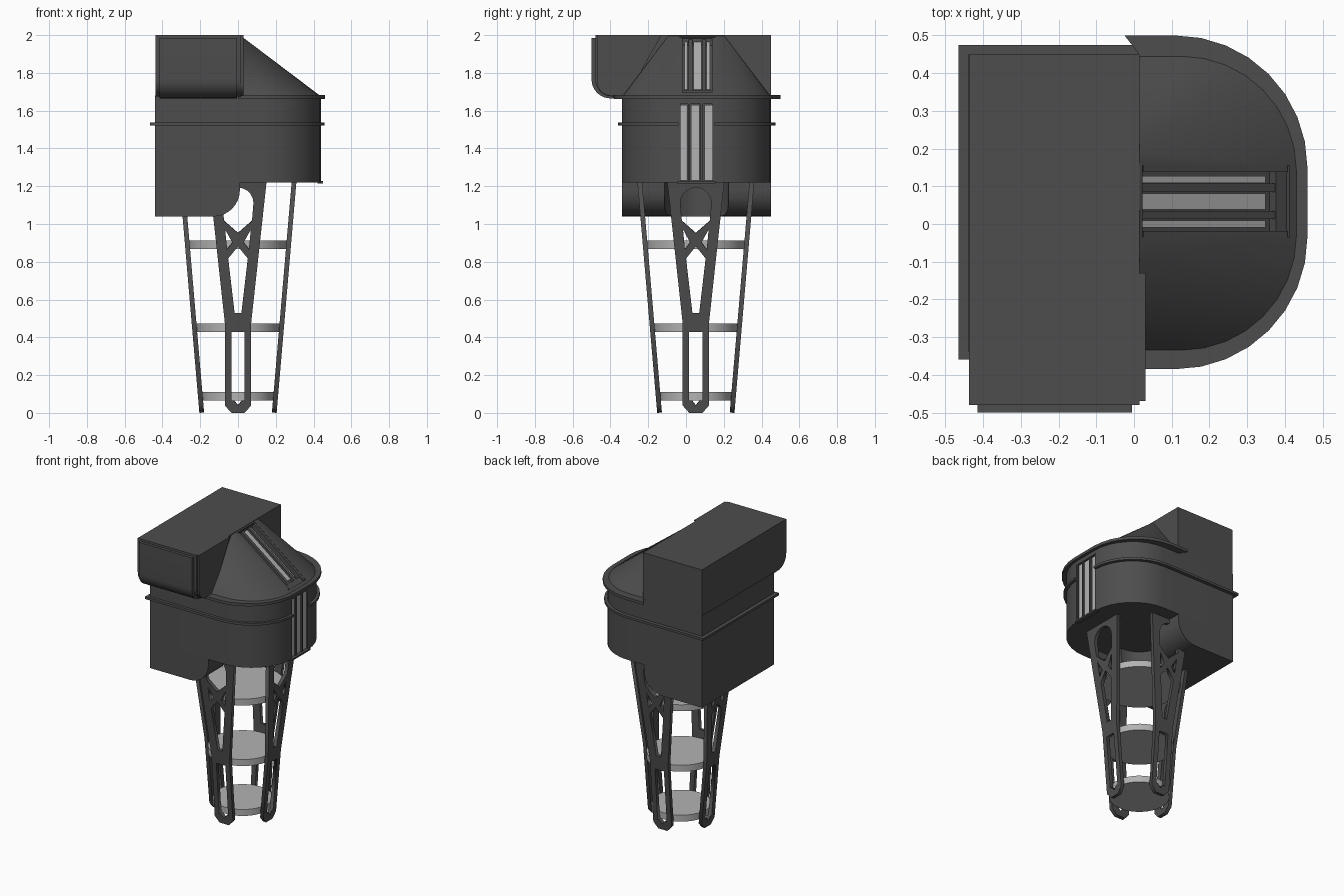
import bpy, bmesh, math
from mathutils import Matrix, Vector

if "Cube" in bpy.data.objects:
    bpy.data.objects.remove(bpy.data.objects["Cube"])

CY = 0.055                       # centre line of the legs and vents


def material(name, v):
    m = bpy.data.materials.new(name)
    m.diffuse_color = (v, v, v, 1)
    m.use_nodes = True
    m.node_tree.nodes["Principled BSDF"].inputs["Base Color"].default_value = m.diffuse_color
    return m


DARK, LIGHT = material("dark_grey", 0.075), material("light_grey", 0.45)


def add(name, mesh, mat, smooth=False):
    ob = bpy.data.objects.new(name, mesh)
    bpy.context.collection.objects.link(ob)
    if mat and not mesh.materials:
        mesh.materials.append(mat)
    if smooth:
        bpy.ops.object.select_all(action='DESELECT')
        ob.select_set(True)
        bpy.context.view_layer.objects.active = ob
        bpy.ops.object.shade_smooth_by_angle(angle=math.radians(30))
    return ob


def from_bm(name, bm, mat, smooth=False):
    bmesh.ops.recalc_face_normals(bm, faces=bm.faces)
    me = bpy.data.meshes.new(name)
    bm.to_mesh(me)
    bm.free()
    return add(name, me, mat, smooth)


def prism(name, pts, axis, lo, hi, mat=DARK, smooth=True):
    """Extrude a 2D profile along an axis from lo to hi."""
    put = {'x': lambda u, v, t: (t, u, v), 'y': lambda u, v, t: (u, t, v),
           'z': lambda u, v, t: (u, v, t)}[axis]
    bm = bmesh.new()
    a, b = [[bm.verts.new(put(u, v, t)) for u, v in pts] for t in (lo, hi)]
    bm.faces.new(a)
    bm.faces.new(b[::-1])
    for i in range(len(pts)):
        j = (i + 1) % len(pts)
        bm.faces.new((a[i], a[j], b[j], b[i]))
    return from_bm(name, bm, mat, smooth)


def box(name, c, size, mat=DARK, rot=0.0):
    bm = bmesh.new()
    bmesh.ops.create_cube(bm, size=1, matrix=Matrix.Translation(c)
                          @ Matrix.Rotation(rot, 4, 'Y') @ Matrix.Diagonal((*size, 1)))
    return from_bm(name, bm, mat)


def disc(name, c, r, h, mat=LIGHT):
    bm = bmesh.new()
    bmesh.ops.create_cone(bm, cap_ends=True, segments=48, radius1=r, radius2=r,
                          depth=h, matrix=Matrix.Translation(c))
    return from_bm(name, bm, mat, True)


def arc(cx, cy, r, a0, a1, n=8):
    return [(cx + r * math.cos(math.radians(a0 + (a1 - a0) * i / n)),
             cy + r * math.sin(math.radians(a0 + (a1 - a0) * i / n))) for i in range(n + 1)]


def outline(xmin, cx, r, y0, y1):
    """Plan shape: flat at xmin, rounded on the +x side."""
    return ([(xmin, y0)] + arc(cx, y0 + r, r, -90, 0)
            + arc(cx, y1 - r, r, 0, 90) + [(xmin, y1)])


def cut(cutter, *targets):
    cutter.hide_render = True
    for ob in targets:
        bpy.context.view_layer.objects.active = ob
        m = ob.modifiers.new("cut", 'BOOLEAN')
        m.operation, m.solver, m.object = 'DIFFERENCE', 'EXACT', cutter
        bpy.ops.object.modifier_apply(modifier=m.name)
    bpy.data.objects.remove(cutter)


# main housing, with the deeper rear part and its rounded lower corner
housing = prism("housing", outline(-0.44, 0.13, 0.31, -0.34, 0.45), 'z', 1.22, 1.68)
rear = prism("lower_rear_housing", [(-0.44, 1.22), (-0.44, 1.04)]
             + arc(-0.13, 1.18, 0.14, -90, 0) + [(0.01, 1.22)], 'y', -0.34, 0.45)
cut(disc("recess_cutter", (0, CY, 1.1), 0.17, 0.24, DARK), rear)

# flanges
band = prism("middle_flange", outline(-0.465, 0.125, 0.335, -0.36, 0.475), 'z', 1.522, 1.538)
rim = outline(0.0, 0.11, 0.35, -0.385, 0.5)
rim[-1] = (-0.025, 0.5)
rim.append((0.01, 0.455))
prism("top_flange", rim, 'z', 1.663, 1.682)

# sloped roof: hull from the rounded base to a short top edge
bm = bmesh.new()
for x, y in outline(0.01, 0.13, 0.31, -0.34, 0.45):
    bm.verts.new((x, y, 1.675))
for y in (-0.09, 0.2):
    bm.verts.new((0.01, y, 2.0))
bmesh.ops.convex_hull(bm, input=bm.verts)
roof = from_bm("sloped_roof", bm, DARK, True)

# upper box with front overhang, front panel and side cheek
prism("upper_box", [(0.45, 2), (0.45, 1.66), (-0.30, 1.675)]
      + arc(-0.39, 1.765, 0.09, -90, -180) + [(-0.48, 2)], 'x', -0.437, 0.015)
prism("front_panel", [(-0.35, 1.985), (-0.35, 1.668)]
      + arc(-0.40, 1.765, 0.1, -90, -180) + [(-0.5, 1.985)], 'x', -0.415, -0.005)
prism("side_cheek", [(-0.13, 2), (-0.31, 1.68)]
      + arc(-0.40, 1.75, 0.07, -90, -180) + [(-0.47, 2)], 'x', 0.01, 0.03)

# front vent
cut(box("vent_cutter", (0.46, CY, 1.43), (0.1, 0.19, 0.41)), housing, band)
for y in (-0.015, CY - 0.005, 0.12):
    box("vent_slat", (0.419, y, 1.43), (0.022, 0.045, 0.40), LIGHT)
for y in (-0.036, 0.016, 0.084, 0.146):
    box("vent_divider", (0.425, y, 1.43), (0.026, 0.012, 0.41))
box("vent_sill", (0.435, CY, 1.221), (0.03, 0.2, 0.012))

# roof vent, laid along the slope
A = math.atan2(0.325, 0.43)
ALONG = Vector((math.cos(A), 0, -math.sin(A)))
NORMAL = Vector((math.sin(A), 0, math.cos(A)))
TOP = Vector((0.01, 0, 2.0))


def on_slope(s, y, d):
    return TOP + ALONG * s + NORMAL * d + Vector((0, y, 0))


cut(box("roof_vent_cutter", on_slope(0.26, 0.06, 0.01), (0.49, 0.19, 0.10), DARK, A), roof)
for y, w in ((0.0, 0.018), (0.06, 0.042), (0.118, 0.018)):
    box("roof_vent_slat", on_slope(0.235, y, -0.034), (0.42, w, 0.016), LIGHT, A)
for y in (0.024, 0.096):
    box("roof_vent_divider", on_slope(0.25, y, -0.03), (0.46, 0.022, 0.03), DARK, A)
for y in (-0.027, 0.147):
    box("roof_vent_rail", on_slope(0.26, y, -0.022), (0.48, 0.018, 0.04), DARK, A)
box("roof_vent_end", on_slope(0.485, 0.06, -0.025), (0.035, 0.18, 0.03), DARK, A)

# truss leg profile: right half of each symmetric loop is mirrored
def sym(half):
    return half + [(-x, y) for x, y in reversed(half) if x > 1e-6]


side = [(0.03, 0.905), (0.058, 0.868), (0.068, 0.975)]
loops = [sym([(0.035, 0), (0.07, 0.04), (0.07, 0.48), (0.152, 1.235)]),
         sym([(0, 0.04), (0.02, 0.065), (0.035, 0.065), (0.035, 0.43)]),
         sym([(0.018, 0.53), (0.052, 0.82), (0, 0.885)]),
         sym([(0, 0.955), (0.074, 1.02)] + arc(0, 1.115, 0.082, 0, 90, 5)),
         side, [(-x, y) for x, y in side]]
cu = bpy.data.curves.new("leg_profile", 'CURVE')
cu.dimensions, cu.fill_mode, cu.extrude = '2D', 'BOTH', 0.0125
for lp in loops:
    sp = cu.splines.new('POLY')
    sp.points.add(len(lp) - 1)
    for p, (x, y) in zip(sp.points, lp):
        p.co = (x, y, 0, 1)
    sp.use_cyclic_u = True
tmp = bpy.data.objects.new("leg_profile", cu)
bpy.context.collection.objects.link(tmp)
leg_mesh = bpy.data.meshes.new_from_object(
    tmp.evaluated_get(bpy.context.evaluated_depsgraph_get()))
bpy.data.objects.remove(tmp)
leg_mesh.materials.clear()

# four splayed legs
for k, name in enumerate(("front_leg", "right_leg", "back_leg", "left_leg")):
    leg = add(name, leg_mesh, DARK)
    leg.matrix_world = (Matrix.Translation((0, CY - 0.003, 0.001))
                        @ Matrix.Rotation(k * math.pi / 2, 4, 'Z')
                        @ Matrix.Translation((0, -0.192, 0))
                        @ Matrix.Rotation(math.radians(94.9), 4, 'X'))

# round plates between the legs
for z, r in ((0.088, 0.19), (0.45, 0.22), (0.89, 0.26)):
    disc("round_plate", (0, CY - 0.003, z), r, 0.045)
